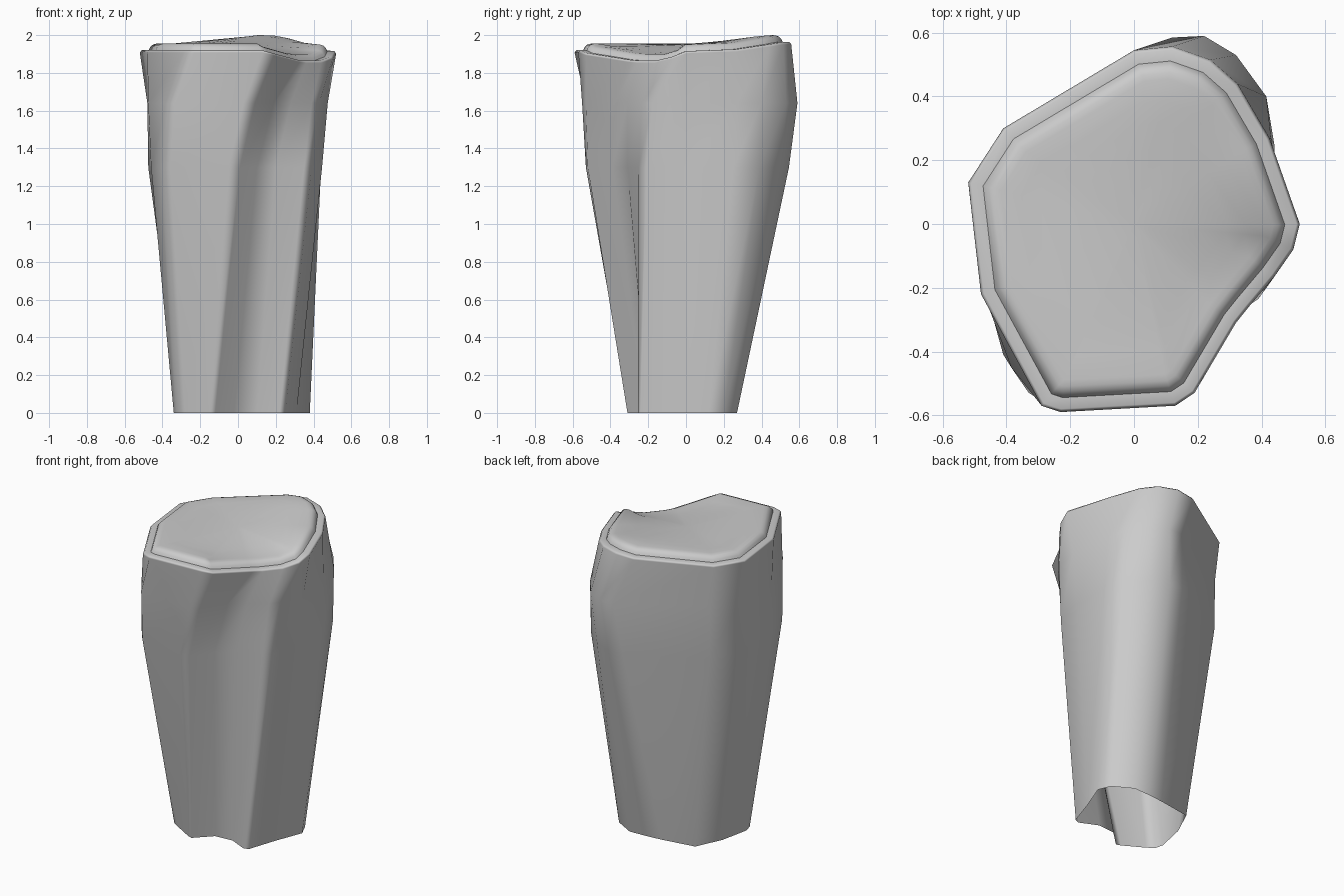
import bpy, bmesh, math
from mathutils import Vector

if "Cube" in bpy.data.objects:
    bpy.data.objects.remove(bpy.data.objects["Cube"])

# Matching corners of the twisted outline at four heights (counter-clockwise from front crease)
BOTTOM = [(-.15, -.30), (-.12, -.31), (-.02, -.21), (.10, -.20), (.22, -.255), (.25, -.24),
          (.31, -.06), (.38, .12), (.345, .20), (.22, .27), (.10, .265), (0, .255),
          (-.22, .22), (-.30, .05), (-.34, -.14), (-.325, -.195), (-.28, -.225)]
MIDDLE = [(-.05, -.53), (.01, -.52), (.10, -.39), (.20, -.31), (.35, -.25), (.39, -.21),
          (.445, 0), (.44, .25), (.415, .39), (.29, .505), (.18, .545), (.08, .54),
          (-.375, .295), (-.475, .10), (-.46, -.23), (-.41, -.41), (-.36, -.475)]
BULGE = [(.03, -.55), (.09, -.53), (.19, -.38), (.28, -.31), (.39, -.235), (.43, -.18),
         (.475, 0), (.43, .27), (.415, .40), (.32, .53), (.22, .59), (.12, .585),
         (-.38, .295), (-.48, .12), (-.475, -.21), (-.385, -.45), (-.33, -.53)]
RIM = [(.13, -.57), (.19, -.53), (.32, -.31), (.36, -.26), (.44, -.165), (.50, -.08),
       (.52, 0), (.425, .27), (.325, .44), (.24, .515), (.12, .557), (0, .545),
       (-.41, .30), (-.52, .13), (-.48, -.22), (-.29, -.57), (-.23, -.59)]
RIM_Z = [1.92, 1.905, 1.87, 1.865, 1.865, 1.885, 1.915, 1.925, 1.95, 1.962, 1.964, 1.955,
         1.92, 1.92, 1.92, 1.92, 1.92]


def inset(pts, d):
    """Move an outline inward by d with mitred corners."""
    out = []
    n = len(pts)
    for i in range(n):
        a, b, c = (Vector(pts[(i + k) % n]) for k in (-1, 0, 1))
        e, f = (b - a).normalized(), (c - b).normalized()
        n1, n2 = Vector((-e.y, e.x)), Vector((-f.y, f.x))
        out.append(tuple(b + (n1 + n2) * d / (1 + n1.dot(n2))))
    return out


def ring(pts, z):
    zs = z if isinstance(z, list) else [z] * len(pts)
    return [(x, y, h) for (x, y), h in zip(pts, zs)]


def lift(d):
    return [z + d for z in RIM_Z]


def loft(name, rings, centre=None):
    """Skin a stack of rings; optionally close the last one to a centre point."""
    bm = bmesh.new()
    rows = [[bm.verts.new(p) for p in r] for r in rings]
    n = len(rows[0])
    for lo, hi in zip(rows, rows[1:]):
        for i in range(n):
            j = (i + 1) % n
            bm.faces.new((lo[i], lo[j], hi[j], hi[i]))
    if centre:
        c = bm.verts.new(centre)
        for i in range(n):
            bm.faces.new((rows[-1][i], rows[-1][(i + 1) % n], c))
    me = bpy.data.meshes.new(name)
    bm.to_mesh(me)
    bm.free()
    ob = bpy.data.objects.new(name, me)
    bpy.context.collection.objects.link(ob)
    bpy.ops.object.select_all(action='DESELECT')
    ob.select_set(True)
    bpy.context.view_layer.objects.active = ob
    bpy.ops.object.shade_smooth_by_angle(angle=math.radians(65))
    return ob


# Pillar wall, open underneath, with a narrow flat rim on top
wall = loft("pillar_wall", [ring(BOTTOM, 0), ring(MIDDLE, 1.3), ring(BULGE, 1.64),
                            ring(RIM, lift(-.012)), ring(inset(RIM, .01), RIM_Z),
                            ring(inset(RIM, .046), RIM_Z)])
# Large faces read flat, narrow corner faces read as rounded creases
weighted = wall.modifiers.new("flat_faces", 'WEIGHTED_NORMAL')
weighted.keep_sharp = True

# Raised, softly rounded top cap following the dip in the rim
cap_rings = [ring(inset(RIM, d), lift(h)) for d, h in
             ((.045, 0), (.052, .015), (.064, .028), (.08, .034), (.1, .036))]
core, edge_z = inset(RIM, .1), lift(.036)
angles = [math.atan2(y, x) for x, y in core]
n = len(core)
# Stretch a smooth surface over the middle: mean height plus two fading waves
mean = sum(edge_z) / n
waves = []
for k in (1, 2):
    waves.append((k, 2 / n * sum((z - mean) * math.cos(k * a) for z, a in zip(edge_z, angles)),
                  2 / n * sum((z - mean) * math.sin(k * a) for z, a in zip(edge_z, angles))))


def smooth_height(a, s):
    return mean + sum(s ** k * (p * math.cos(k * a) + q * math.sin(k * a)) for k, p, q in waves)


for s in (.85, .7, .5, .3, .15):
    zs = [smooth_height(a, s) + s ** 6 * (z - smooth_height(a, 1))
          for a, z in zip(angles, edge_z)]
    cap_rings.append(ring([(x * s, y * s) for x, y in core], zs))
loft("top_cap", cap_rings, (0, 0, mean))
